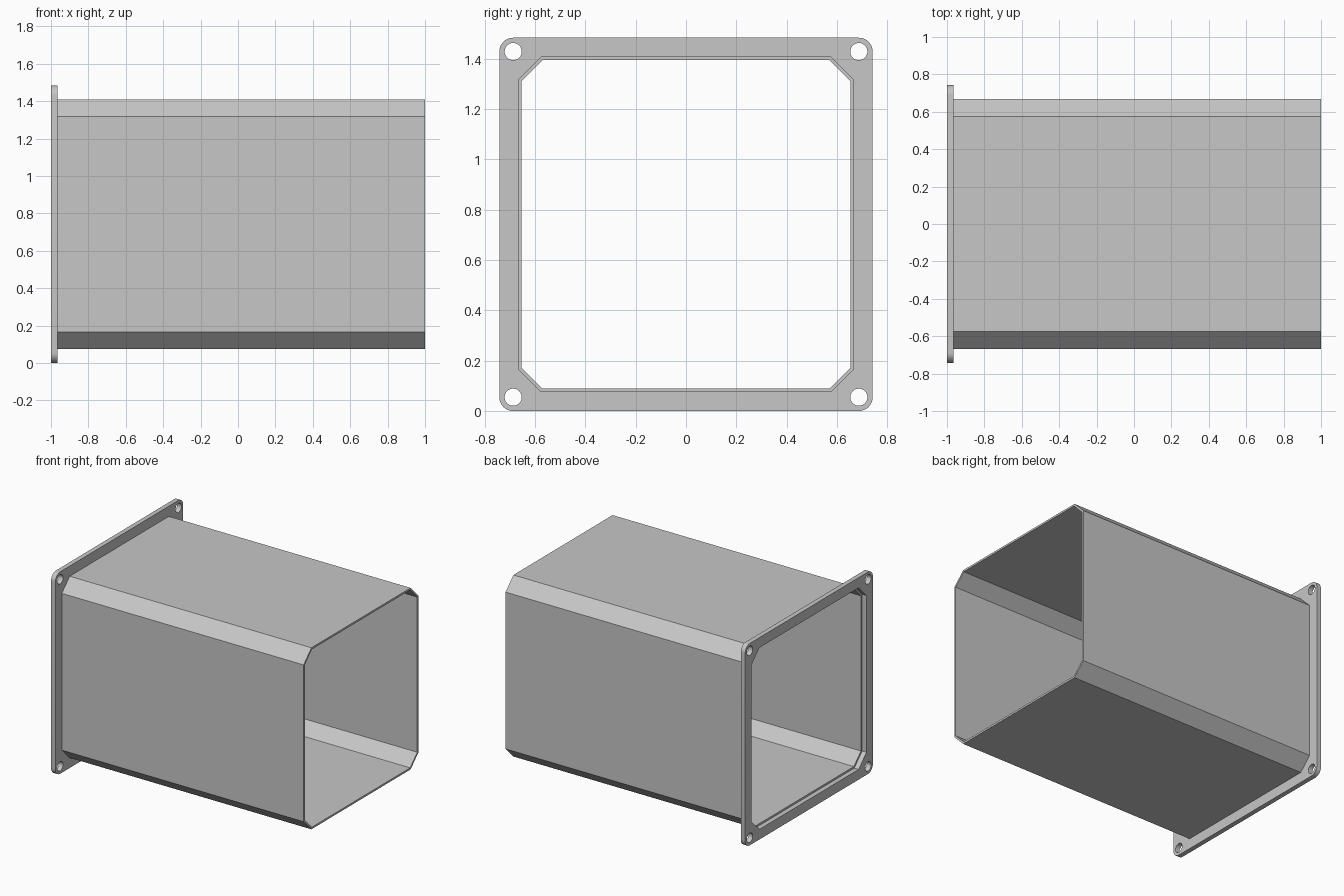
import bpy
import bmesh
from math import sin, cos, pi, radians
from mathutils import Matrix

if "Cube" in bpy.data.objects:
    bpy.data.objects.remove(bpy.data.objects["Cube"], do_unlink=True)

HALF = 0.742        # half the flange side, also the axis height
BACK = -1.0         # outer face of the flange
SEAT = -0.965       # where the duct meets the flange
OUTER, WALL = 0.667, 0.014
FLAT = 0.576        # half length of each flat duct side

# Plain grey metal
grey = bpy.data.materials.new("plain_grey")
grey.use_nodes = True
colour = (0.57, 0.57, 0.57, 1)
grey.diffuse_color = colour
grey.node_tree.nodes["Principled BSDF"].inputs["Base Color"].default_value = colour


def arc(cy, cz, r, start, sweep, steps):
    return [(cy + r * cos(start + sweep * i / steps),
             cz + r * sin(start + sweep * i / steps)) for i in range(steps + 1)]


def circle(cy, cz, r, steps=32):
    return arc(cy, cz, r, 0, 2 * pi, steps)[:-1]


def rounded_square(half, r):
    c = half - r
    points = []
    for k, (sy, sz) in enumerate([(1, 1), (-1, 1), (-1, -1), (1, -1)]):
        points += arc(sy * c, sz * c, r, k * pi / 2, pi / 2, 8)
    return points


def chamfered_square(a, b):
    return [(a, -b), (a, b), (b, a), (-b, a), (-a, b), (-a, -b), (-b, -a), (b, -a)]


def extrude_outline(name, loops, x0, x1):
    """Fill the outer loop, leaving inner loops open, and extrude along x."""
    curve = bpy.data.curves.new(name + "_outline", "CURVE")
    curve.dimensions = "2D"
    curve.fill_mode = "BOTH"
    curve.extrude = (x1 - x0) / 2
    for loop in loops:
        spline = curve.splines.new("POLY")
        spline.points.add(len(loop) - 1)
        for point, (y, z) in zip(spline.points, loop):
            point.co = (y, z, 0, 1)
        spline.use_cyclic_u = True
    helper = bpy.data.objects.new(name + "_outline", curve)
    bpy.context.collection.objects.link(helper)
    bpy.context.view_layer.update()
    graph = bpy.context.evaluated_depsgraph_get()
    mesh = bpy.data.meshes.new_from_object(helper.evaluated_get(graph))
    bpy.data.objects.remove(helper, do_unlink=True)

    # Turn the outline upright, facing along x, and weld the caps
    turn = Matrix(((0, 0, 1, (x0 + x1) / 2), (1, 0, 0, 0),
                   (0, 1, 0, HALF), (0, 0, 0, 1)))
    mesh.transform(turn)
    bm = bmesh.new()
    bm.from_mesh(mesh)
    bmesh.ops.remove_doubles(bm, verts=bm.verts, dist=0.0001)
    bmesh.ops.recalc_face_normals(bm, faces=bm.faces)
    bm.to_mesh(mesh)
    bm.free()
    mesh.materials.clear()
    mesh.materials.append(grey)
    obj = bpy.data.objects.new(name, mesh)
    bpy.context.collection.objects.link(obj)
    bpy.ops.object.select_all(action="DESELECT")
    obj.select_set(True)
    bpy.context.view_layer.objects.active = obj
    bpy.ops.object.shade_smooth_by_angle(angle=radians(30))
    return obj


# Mounting flange with a rounded rim, duct opening and four screw holes
opening = chamfered_square(OUTER, FLAT)
holes = [circle(sy * 0.687, sz * 0.687, 0.034) for sy in (-1, 1) for sz in (-1, 1)]
extrude_outline("mounting_flange", [rounded_square(HALF, 0.055), opening] + holes, BACK, SEAT)

# Thin-walled duct with chamfered corners, open at both ends
bore = chamfered_square(OUTER - WALL, FLAT - WALL * 0.414)
extrude_outline("duct", [opening, bore], SEAT, 1.0)
